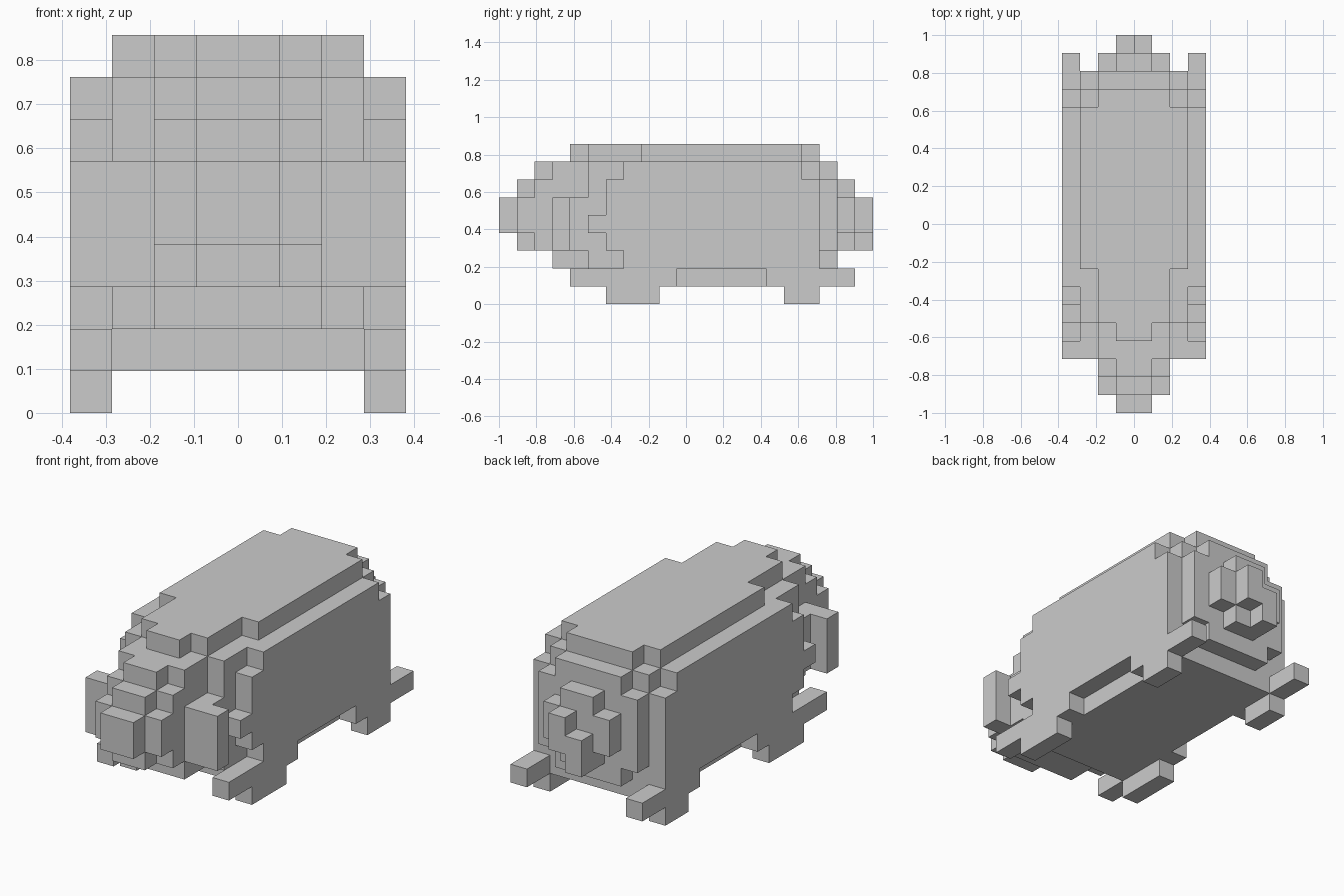
import bpy, bmesh
from mathutils import Vector

if "Cube" in bpy.data.objects:
    bpy.data.objects.remove(bpy.data.objects["Cube"])

V = 2 / 21  # edge of one cube


def sym(w, j0, j1, z0, z1):
    """Centred box: half width, y range, z range in cubes."""
    return (-w, w, j0, j1, z0, z1)


def both(x0, x1, j0, j1, z0, z1):
    """A box on the right and its mirror image on the left."""
    return [(x0, x1, j0, j1, z0, z1), (-x1, -x0, j0, j1, z0, z1)]


def part(name, boxes):
    """Fill boxes with cubes and keep only the outer skin."""
    cells = {(x, y, z) for a, b, c, d, e, f in boxes
             for x in range(a, b) for y in range(c, d) for z in range(e, f)}
    bm = bmesh.new()
    for c in sorted(cells):
        for axis in range(3):
            for side in (0, 1):
                n = list(c)
                n[axis] += 1 if side else -1
                if tuple(n) in cells:
                    continue
                u, v = (axis + 1) % 3, (axis + 2) % 3
                ring = []
                for du, dv in ((0, 0), (1, 0), (1, 1), (0, 1)):
                    p = Vector(c)
                    p[axis] += side
                    p[u] += du
                    p[v] += dv
                    ring.append(bm.verts.new((p.x * V, p.y * V - 1, p.z * V)))
                bm.faces.new(ring if side else ring[::-1])
    bmesh.ops.remove_doubles(bm, verts=bm.verts, dist=0.001)
    bmesh.ops.dissolve_limit(bm, angle_limit=0.01, verts=bm.verts, edges=bm.edges)
    mesh = bpy.data.meshes.new(name)
    bm.to_mesh(mesh)
    bm.free()
    bpy.context.collection.objects.link(bpy.data.objects.new(name, mesh))


# Torso, stepped at the shoulders, back and rump
part("body", [
    sym(1, 4, 18, 8, 9), sym(2, 5, 18, 8, 9), sym(3, 8, 17, 8, 9),
    sym(3, 5, 18, 2, 8), sym(4, 7, 17, 7, 8),
    sym(4, 6, 18, 3, 7), sym(4, 5, 18, 4, 5), sym(4, 7, 18, 2, 3),
    sym(3, 6, 18, 1, 2),
    sym(3, 18, 19, 3, 7), sym(2, 18, 19, 2, 8),
])

# Head, narrowing towards the face
part("head", [
    sym(1, 1, 2, 3, 7), sym(2, 1, 2, 4, 6),
    sym(2, 2, 3, 3, 7), sym(1, 2, 3, 7, 8),
    sym(2, 3, 5, 2, 8), sym(3, 4, 5, 3, 6),
])
part("snout", [sym(1, 0, 1, 4, 6)])
part("ears", both(2, 4, 3, 4, 3, 6))

# Legs with raised toes pointing outwards
part("front_legs", both(3, 4, 4, 10, 1, 2) + both(3, 4, 6, 9, 0, 1))
part("back_legs", both(3, 4, 15, 20, 1, 2) + both(3, 4, 16, 18, 0, 1))

# Curled tail
part("tail", [
    sym(1, 19, 20, 3, 7), sym(2, 19, 20, 4, 6),
    (0, 1, 20, 21, 4, 6), (-1, 0, 20, 21, 3, 5),
])
